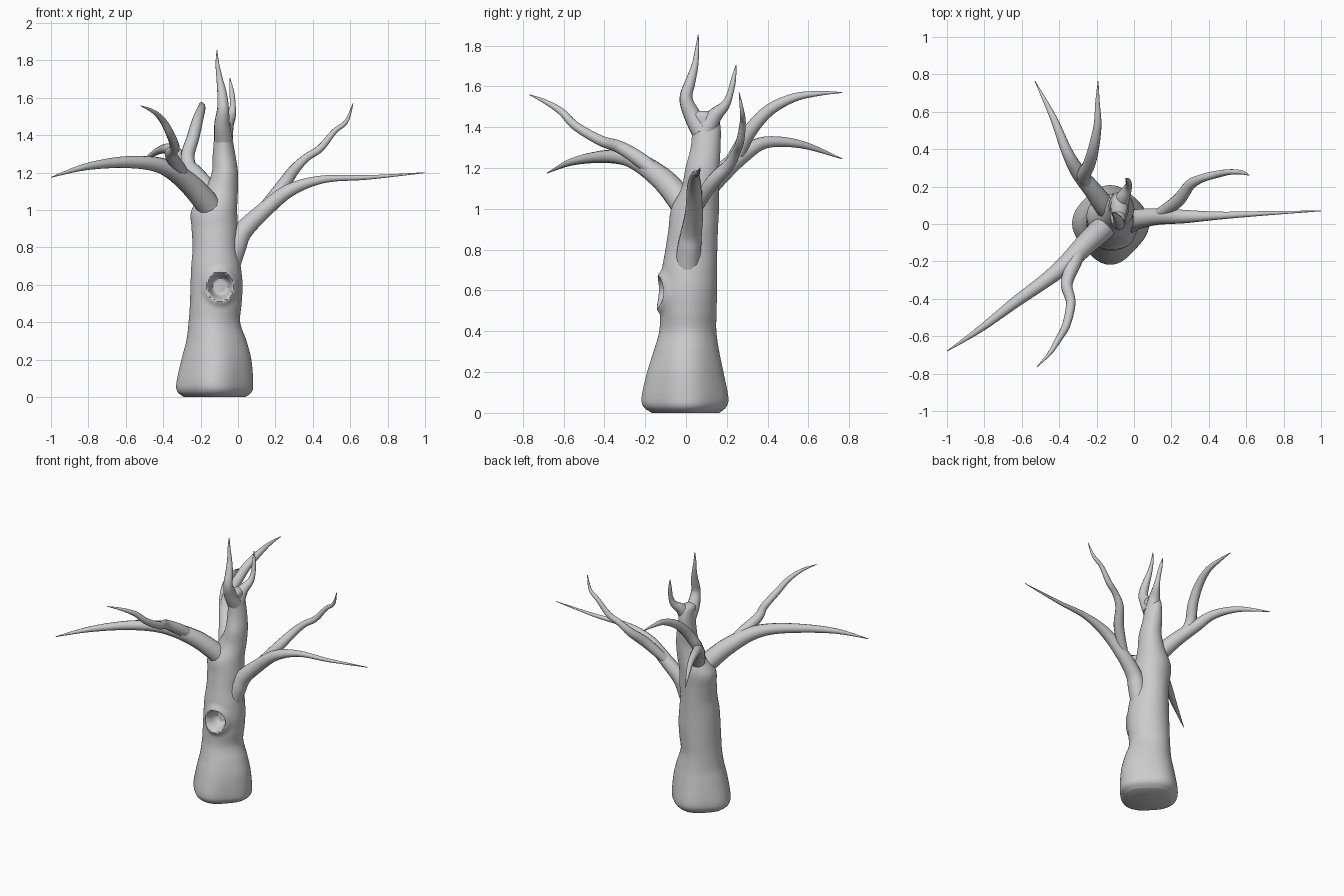
import bpy, bmesh, math

bark = bpy.data.materials.new("bark grey")
bark.diffuse_color = (0.6, 0.6, 0.6, 1)


def finish(ob):
    ob.data.materials.clear()
    ob.data.materials.append(bark)
    for p in ob.data.polygons:
        p.use_smooth = True


def catmull(rows, steps):
    out = []
    n = len(rows)
    for i in range(n - 1):
        a, b, c, d = rows[max(i - 1, 0)], rows[i], rows[i + 1], rows[min(i + 2, n - 1)]
        for s in range(steps):
            t = s / steps
            out.append([0.5 * (2 * q + (r - p) * t + (2 * p - 5 * q + 4 * r - u) * t * t
                               + (3 * q - p - 3 * r + u) * t ** 3)
                        for p, q, r, u in zip(a, b, c, d)])
    out.append(list(rows[-1]))
    return out


# Trunk sections: z, centre x, centre y, half width x, half width y
SECTIONS = [
    (0.00, -.125, 0, .165, .165), (0.03, -.125, -.002, .200, .203),
    (0.08, -.125, -.002, .205, .212), (0.20, -.118, -.002, .187, .187),
    (0.30, -.118, .002, .161, .161), (0.40, -.128, .008, .138, .140),
    (0.50, -.120, .010, .138, .138), (0.60, -.115, .012, .139, .138),
    (0.70, -.117, .015, .132, .135), (0.80, -.120, .025, .121, .127),
    (0.90, -.122, .035, .124, .121), (1.00, -.125, .045, .122, .117),
    (1.10, -.090, .070, .090, .092), (1.20, -.070, .082, .070, .083),
    (1.30, -.075, .097, .060, .073), (1.40, -.080, .100, .047, .070),
    (1.46, -.080, .085, .042, .068), (1.48, -.080, .085, .020, .040)]

HOLE_X, HOLE_Z, HOLE_R = -.095, .592, .075
SEG = 96
bm = bmesh.new()
rings = []
for z, cx, cy, rx, ry in catmull(SECTIONS, 9):
    ring = []
    lobes = 0.05 * max(0, 1 - z / 0.5)
    for k in range(SEG):
        a = 2 * math.pi * k / SEG
        f = 1 + lobes * (math.cos(4 * a) - 1) + 0.015 * math.sin(3 * a + 5 * z)
        x, y = cx + rx * f * math.cos(a), cy + ry * f * math.sin(a)
        if y < cy:
            # knot hole: raised lip around a hollow
            d = math.hypot(x - HOLE_X, (z - HOLE_Z) * 0.92) / HOLE_R
            t = min(1, max(0, (d - 0.5) / 0.45))
            y += 0.075 * (1 - t * t * (3 - 2 * t)) - 0.018 * math.exp(-((d - 1.0) / 0.25) ** 2)
        ring.append(bm.verts.new((x, y, max(z, 0))))
    rings.append(ring)
for r0, r1 in zip(rings, rings[1:]):
    for k in range(SEG):
        j = (k + 1) % SEG
        bm.faces.new((r0[k], r0[j], r1[j], r1[k]))
bm.faces.new(rings[0][::-1])
bm.faces.new(rings[-1])
me = bpy.data.meshes.new("trunk")
bm.to_mesh(me)
bm.free()
trunk = bpy.data.objects.new("trunk", me)
bpy.context.collection.objects.link(trunk)
finish(trunk)
bpy.context.view_layer.objects.active = trunk
trunk.select_set(True)
bpy.ops.object.shade_smooth_by_angle(angle=math.radians(50))


# Branches: tapered tubes through points (x, y, z, radius)
def branch(name, pts):
    cu = bpy.data.curves.new(name, 'CURVE')
    cu.dimensions = '3D'
    cu.bevel_depth = 1.0
    cu.bevel_resolution = 4
    cu.use_fill_caps = True
    path = catmull(pts, 6)
    sp = cu.splines.new('POLY')
    sp.points.add(len(path) - 1)
    for p, (x, y, z, r) in zip(sp.points, path):
        p.co = (x, y, z, 1)
        p.radius = max(r, 0.001)
    ob = bpy.data.objects.new(name, cu)
    bpy.context.collection.objects.link(ob)
    bpy.ops.object.select_all(action='DESELECT')
    ob.select_set(True)
    bpy.context.view_layer.objects.active = ob
    bpy.ops.object.convert(target='MESH')
    finish(bpy.context.view_layer.objects.active)


# Top fork
branch("top_prong", [
    (-.078, .075, 1.38, .05), (-.085, .03, 1.46, .042), (-.08, .0, 1.54, .032),
    (-.085, .02, 1.62, .026), (-.098, .043, 1.70, .017), (-.11, .054, 1.78, .010),
    (-.113, .06, 1.855, .002)])
branch("top_twig", [
    (-.075, .10, 1.39, .05), (-.06, .14, 1.455, .038), (-.035, .19, 1.505, .024),
    (-.028, .215, 1.56, .016), (-.033, .232, 1.63, .013), (-.043, .245, 1.705, .002)])

# Right limb and its twig
branch("right_branch", [
    (-.05, .005, .70, .062), (-.015, .015, .80, .06), (.025, .027, .885, .053),
    (.125, .04, .985, .045), (.275, .04, 1.105, .036), (.46, .045, 1.165, .021),
    (.70, .057, 1.175, .012), (1.0, .07, 1.20, .002)])
branch("right_twig", [
    (.13, .05, 1.0, .03), (.235, .125, 1.125, .035), (.30, .21, 1.215, .029),
    (.365, .245, 1.28, .022), (.44, .265, 1.33, .020), (.515, .278, 1.42, .015),
    (.58, .275, 1.475, .011), (.615, .26, 1.57, .002)])

# Front left limb and its twig
branch("front_left_branch", [
    (-.14, -.0, 1.0, .065), (-.185, -.04, 1.06, .064), (-.26, -.11, 1.14, .058),
    (-.36, -.21, 1.215, .048), (-.47, -.30, 1.25, .038), (-.63, -.415, 1.255, .030),
    (-.82, -.56, 1.23, .018), (-1.0, -.68, 1.175, .002)])
branch("front_left_twig", [
    (-.28, -.13, 1.16, .035), (-.32, -.21, 1.23, .038), (-.36, -.32, 1.30, .032),
    (-.338, -.42, 1.335, .026), (-.362, -.54, 1.405, .022), (-.40, -.61, 1.475, .018),
    (-.45, -.69, 1.525, .011), (-.52, -.765, 1.558, .002)])

# Back left limb and its twig
branch("back_left_branch", [
    (-.11, .05, 1.02, .06), (-.16, .10, 1.10, .056), (-.22, .18, 1.18, .048),
    (-.30, .28, 1.265, .040), (-.36, .39, 1.325, .030), (-.43, .565, 1.315, .019),
    (-.53, .765, 1.245, .002)])
branch("back_left_twig", [
    (-.24, .20, 1.19, .035), (-.27, .255, 1.28, .037), (-.24, .32, 1.39, .034),
    (-.215, .41, 1.485, .029), (-.195, .53, 1.545, .021), (-.195, .65, 1.565, .012),
    (-.192, .765, 1.57, .002)])
